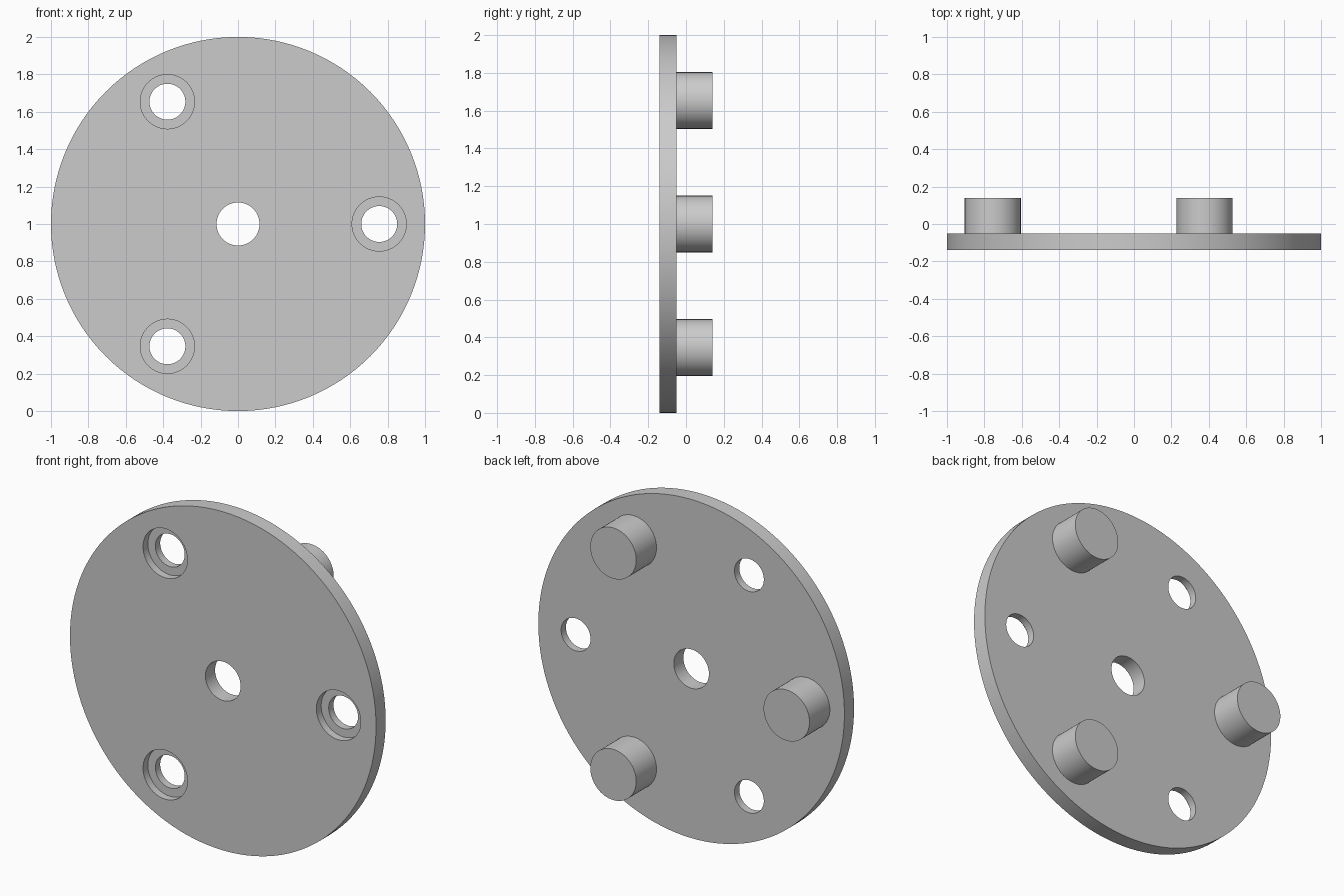
import bpy
from math import cos, sin, pi, radians

cube = bpy.data.objects.get("Cube")
if cube:
    bpy.data.objects.remove(cube, do_unlink=True)

grey = bpy.data.materials.new("plain grey")
grey.use_nodes = True
colour = (0.6, 0.6, 0.6, 1)
grey.diffuse_color = colour
grey.node_tree.nodes["Principled BSDF"].inputs["Base Color"].default_value = colour

FRONT, BACK, PEG_END = -0.14, -0.05, 0.14
RING = 0.755  # distance of pegs and bolt holes from the centre


def cylinder(name, radius, y0, y1, x=0, z=1, sides=64):
    """Cylinder lying along y between y0 and y1."""
    bpy.ops.mesh.primitive_cylinder_add(
        vertices=sides, radius=radius, depth=y1 - y0,
        location=(x, (y0 + y1) / 2, z), rotation=(pi / 2, 0, 0))
    obj = bpy.context.object
    obj.name = name
    obj.data.materials.append(grey)
    return obj


def smooth(obj):
    bpy.ops.object.select_all(action='DESELECT')
    obj.select_set(True)
    bpy.context.view_layer.objects.active = obj
    bpy.ops.object.shade_smooth_by_angle(angle=radians(30))


def cut(target, cutter):
    """Subtract the cutter from the target and discard it."""
    cutter.hide_render = True
    mod = target.modifiers.new("hole", 'BOOLEAN')
    mod.operation = 'DIFFERENCE'
    mod.solver = 'EXACT'
    mod.object = cutter
    bpy.context.view_layer.objects.active = target
    bpy.ops.object.modifier_apply(modifier=mod.name)
    bpy.data.objects.remove(cutter, do_unlink=True)


def on_ring(degrees):
    a = radians(degrees)
    return RING * cos(a), 1 + RING * sin(a)


# Round plate with a centre hole
plate = cylinder("plate", 1.0, FRONT, BACK, sides=128)
cut(plate, cylinder("centre_cutter", 0.115, FRONT - 0.1, BACK + 0.1))

# Three counterbored bolt holes, sunk from the front
for angle in (0, 120, 240):
    x, z = on_ring(angle)
    cut(plate, cylinder("bolt_cutter", 0.096, FRONT - 0.1, BACK + 0.1, x, z))
    cut(plate, cylinder("counterbore_cutter", 0.145, FRONT - 0.1, FRONT + 0.045, x, z))
smooth(plate)

# Three solid pegs on the back, between the bolt holes
for name, angle in (("upper_peg", 60), ("side_peg", 180), ("lower_peg", 300)):
    x, z = on_ring(angle)
    smooth(cylinder(name, 0.15, BACK - 0.02, PEG_END, x, z))
